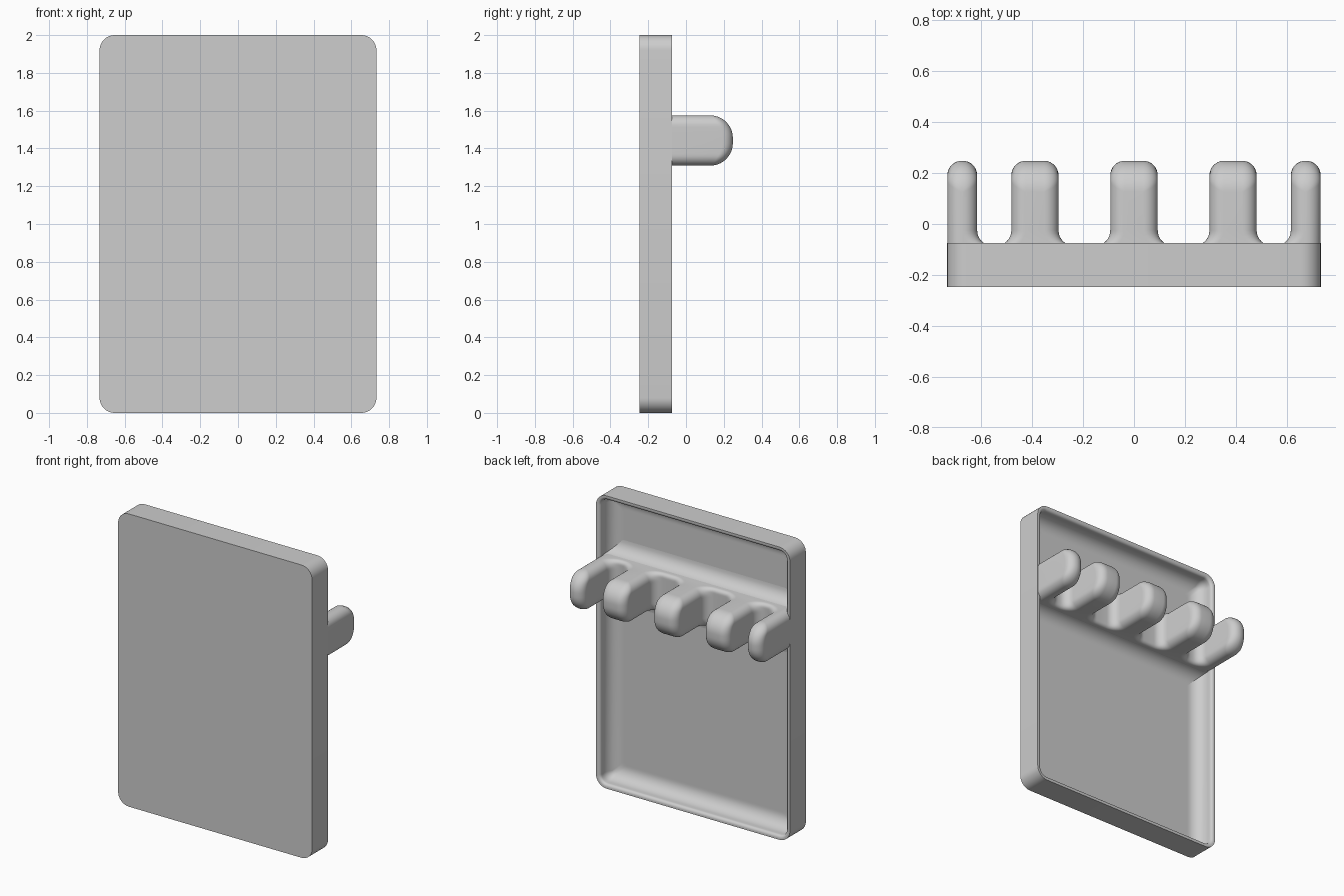
import bpy, bmesh
from math import sin, cos, pi, sqrt, radians

if "Cube" in bpy.data.objects:
    bpy.data.objects.remove(bpy.data.objects["Cube"])

grey = bpy.data.materials.new("light_grey")
grey.use_nodes = True
colour = (0.61, 0.61, 0.61, 1)
grey.diffuse_color = colour
grey.node_tree.nodes["Principled BSDF"].inputs["Base Color"].default_value = colour


def loft(name, rings):
    """Skin a list of equal-length closed rings and cap both ends."""
    bm = bmesh.new()
    rows = [[bm.verts.new(p) for p in ring] for ring in rings]
    for a, b in zip(rows, rows[1:]):
        for i in range(len(a)):
            j = (i + 1) % len(a)
            bm.faces.new((a[i], a[j], b[j], b[i]))
    bm.faces.new(rows[0][::-1])
    bm.faces.new(rows[-1])
    bmesh.ops.recalc_face_normals(bm, faces=bm.faces)
    mesh = bpy.data.meshes.new(name)
    bm.to_mesh(mesh)
    bm.free()
    obj = bpy.data.objects.new(name, mesh)
    bpy.context.collection.objects.link(obj)
    mesh.materials.append(grey)
    bpy.ops.object.select_all(action="DESELECT")
    obj.select_set(True)
    bpy.context.view_layer.objects.active = obj
    bpy.ops.object.shade_smooth_by_angle(angle=radians(35))
    return obj


def arc(cx, cy, rx, ry, start, end, n=8):
    """Points on an elliptical arc, angles in quarter turns."""
    angles = [(start + (end - start) * k / n) * pi / 2 for k in range(n + 1)]
    return [(cx + rx * cos(a), cy + ry * sin(a)) for a in angles]


# Tray: rounded panel with a rounded rim and a filleted recess behind
HALF_W, FRONT, RIM, FLOOR = 0.733, -0.247, -0.075, -0.2
WALL, LIP, FILLET = 0.03, 0.02, 0.088


def panel_ring(inset, y):
    r = max(0.08 - inset, 0.025)
    w, h = HALF_W - inset - r, 1 - inset - r
    pts = []
    for q, (sx, sz) in enumerate([(1, 1), (-1, 1), (-1, -1), (1, -1)]):
        pts += arc(sx * w, 1 + sz * h, r, r, q, q + 1)
    return [(x, y, z) for x, z in pts]


steps = [(0, FRONT), (0, RIM)]
steps += arc(WALL - LIP, RIM - LIP, LIP, LIP, 1, 0, 6)
steps += arc(WALL + FILLET, FLOOR + FILLET, FILLET, FILLET, 2, 3, 10)
steps.append((WALL + FILLET + 0.01, FLOOR))
loft("tray", [panel_ring(i, y) for i, y in steps])

# Rib: shallow bar across the recess, flared into its floor
MID_Z, HALF_H, FLARE = 1.442, 0.133, 0.09
flare = arc(FLOOR + FLARE, MID_Z + HALF_H + FLARE - 0.003, FLARE, FLARE, 2, 3)
profile = [(FLOOR - 0.02, flare[0][1])] + flare
profile += [(y, 2 * MID_Z - z) for y, z in reversed(profile)]
loft("rib", [[(x, y, z) for y, z in profile] for x in (-0.71, 0.71)])

# Prongs: comb outline stacked in height, rounded on every edge
TIP, VALLEY, ROOT, ROUND = 0.248, -0.085, 0.06, 0.057
right_half = [(0.296, 0.481), (0.615, 0.732)]
prongs = [(-b, -a) for a, b in reversed(right_half)] + [(-0.093, 0.093)] + right_half


def comb_ring(z, inset, pull, dip):
    tip, low = TIP - pull, VALLEY - dip
    r, rx, ry = ROUND - inset, ROOT + inset, ROOT + dip
    pts = []
    for n, (a, b) in enumerate(prongs):
        a, b = a + inset, b - inset
        if n == 0:
            pts.append((a, FLOOR - 0.02))
        else:
            pts += arc(a - rx, low + ry, rx, ry, 3, 4)
        pts += arc(a + r, tip - r, r, r, 2, 1)
        pts += arc(b - r, tip - r, r, r, 1, 0)
        if n < len(prongs) - 1:
            pts += arc(b + rx, low + ry, rx, ry, 2, 3)
        else:
            pts.append((b, FLOOR - 0.02))
    return [(x, y, z) for x, y in pts]


def drop(radius, h):
    """Inset of a rounded edge at depth h below its top."""
    return radius - sqrt(radius ** 2 - max(radius - h, 0) ** 2)


depths = [HALF_H * (1 - cos(k / 14 * pi / 2)) for k in range(15)]
levels = [(HALF_H - h, drop(0.055, h), drop(0.12, h), drop(0.025, h)) for h in depths]
rings = [comb_ring(MID_Z + s, *v) for s, *v in levels]
rings += [comb_ring(MID_Z - s, *v) for s, *v in reversed(levels[:-1])]
loft("prongs", rings)
